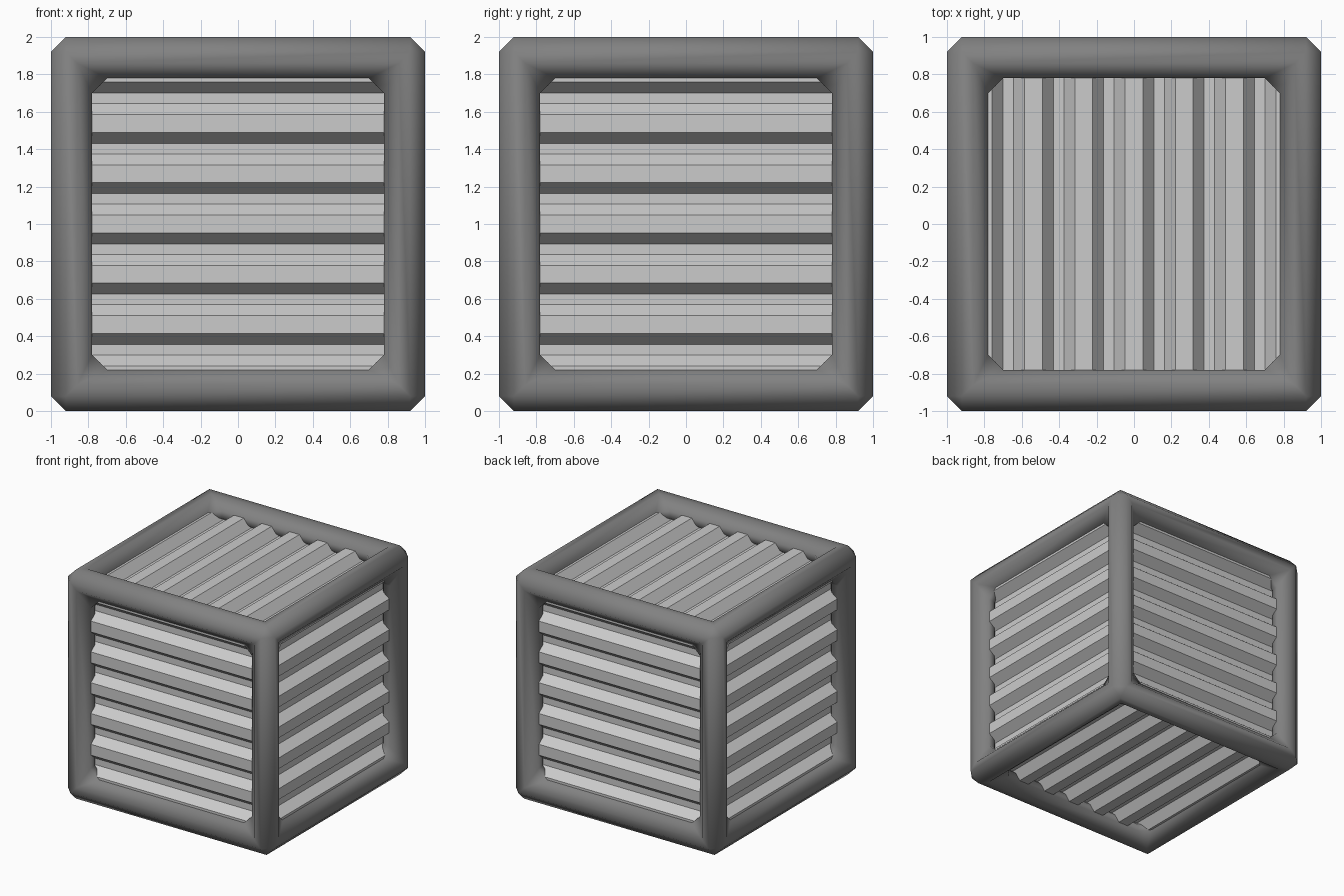
import bpy, bmesh, math
from mathutils import Matrix, Vector

if "Cube" in bpy.data.objects:
    bpy.data.objects.remove(bpy.data.objects["Cube"])

BAR = 0.22                      # frame bar width
BEV = 0.08                      # bar chamfer
RIDGE, VALLEY = 0.915, 0.838    # panel distances from the centre
PERIOD, HALF_VALLEY, SLOPE = 0.269, 0.028, 0.059


def material(name, v):
    m = bpy.data.materials.new(name)
    m.diffuse_color = (v, v, v, 1)
    m.use_nodes = True
    m.node_tree.nodes["Principled BSDF"].inputs["Base Color"].default_value = m.diffuse_color
    return m


def finish(bm, name, mat, smooth):
    me = bpy.data.meshes.new(name)
    for f in bm.faces:
        f.smooth = smooth
    bm.to_mesh(me)
    bm.free()
    me.materials.append(mat)
    ob = bpy.data.objects.new(name, me)
    ob.location.z = 1
    bpy.context.collection.objects.link(ob)
    return ob


dark = material("dark grey frame", 0.22)
light = material("light grey panel", 0.60)

# Frame: cube with every side inset and pushed in until the holes join
bm = bmesh.new()
bmesh.ops.create_cube(bm, size=2)
sides = list(bm.faces)
bmesh.ops.inset_individual(bm, faces=sides, thickness=BAR, use_even_offset=True)
for f in sides:
    n = f.normal.copy()
    new = bmesh.ops.extrude_discrete_faces(bm, faces=[f])["faces"][0]
    # discrete extrusion keeps the side walls out, so bridge them here
    outer = [v for v in new.verts]
    inner = [bm.verts.new(v.co - n * BAR) for v in outer]
    for i in range(4):
        j = (i + 1) % 4
        bm.faces.new((outer[i], outer[j], inner[j], inner[i]))
    bm.faces.remove(new)
bmesh.ops.remove_doubles(bm, verts=bm.verts, dist=0.001)
bmesh.ops.recalc_face_normals(bm, faces=bm.faces)
edges = [e for e in bm.edges if len(e.link_faces) == 2 and e.calc_face_angle() > 0.5]
bmesh.ops.bevel(bm, geom=edges, offset=BEV, segments=1, profile=0.5,
                affect='EDGES', clamp_overlap=True)
bmesh.ops.recalc_face_normals(bm, faces=bm.faces)
finish(bm, "frame", dark, True)

# Corrugation profile: flat ridges and valleys joined by slopes
profile = [(-0.82, RIDGE)]
for k in range(6):
    c = (k - 2.5) * PERIOD
    a, b = HALF_VALLEY, HALF_VALLEY + SLOPE
    profile += [(c - b, RIDGE), (c - a, VALLEY), (c + a, VALLEY), (c + b, RIDGE)]
profile.append((0.82, RIDGE))


# Panel across one side; 'across' is the direction the ridges are counted along
def panel(name, normal, across):
    n, u = Vector(normal), Vector(across)
    w = n.cross(u)
    bm = bmesh.new()
    rows = [[bm.verts.new(u * s + n * d + w * t) for t in (-0.82, 0.82)] for s, d in profile]
    for p, q in zip(rows, rows[1:]):
        f = bm.faces.new((p[0], q[0], q[1], p[1]))
        f.normal_update()
        if f.normal.dot(n) < 0:
            f.normal_flip()
    finish(bm, name, light, False)


X, Z = (1, 0, 0), (0, 0, 1)
panel("front_panel", (0, -1, 0), Z)
panel("back_panel", (0, 1, 0), Z)
panel("right_panel", (1, 0, 0), Z)
panel("left_panel", (-1, 0, 0), Z)
panel("top_panel", (0, 0, 1), X)
panel("bottom_panel", (0, 0, -1), X)
